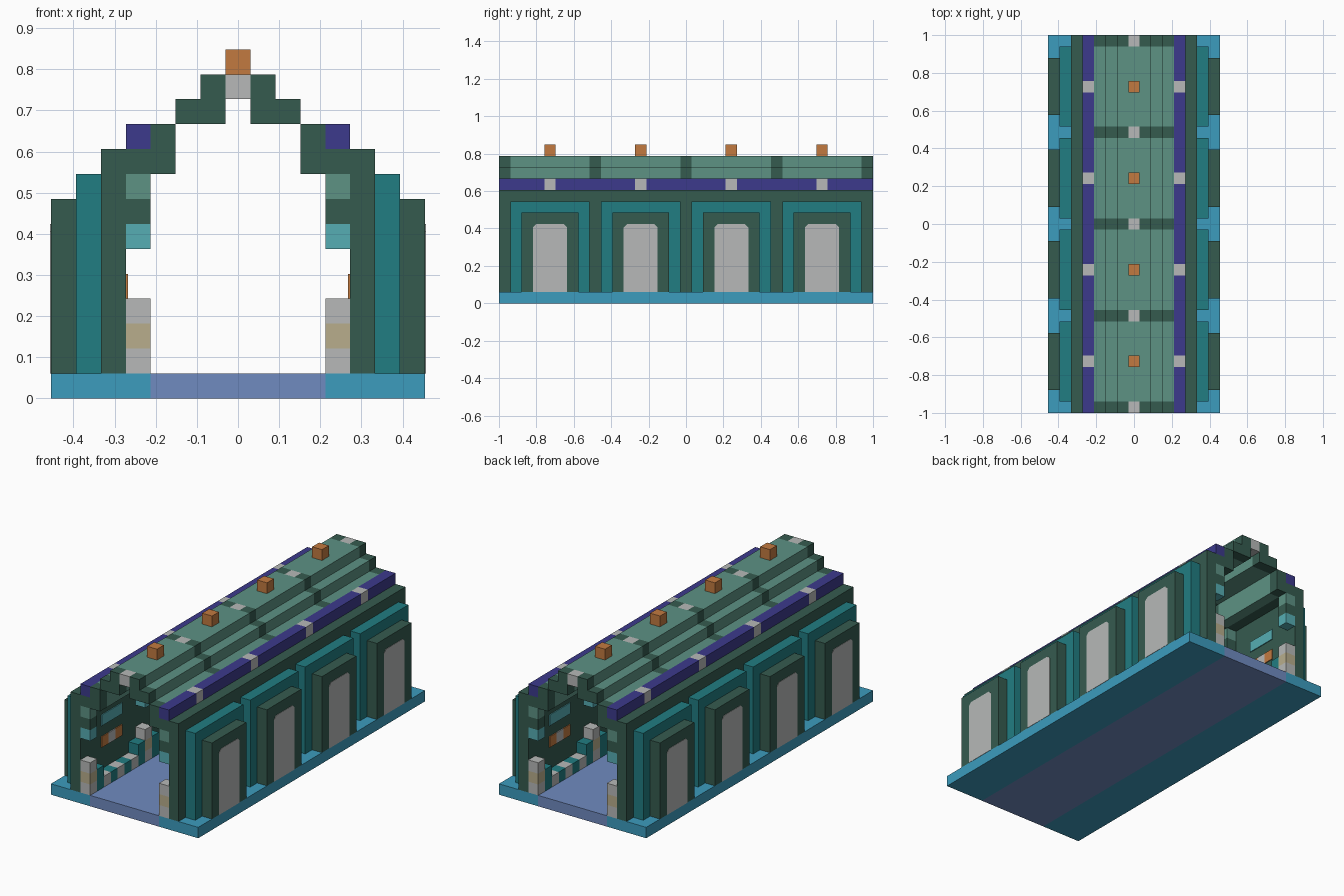
import bpy
import bmesh

U = 2 / 33  # one block
RIBS = (-16, -8, 0, 8, 16)
BAYS = (-12, -4, 4, 12)

cube = bpy.data.objects.get("Cube")
if cube:
    bpy.data.objects.remove(cube, do_unlink=True)


def material(name, rgb):
    lin = [((c / 255 + 0.055) / 1.055) ** 2.4 for c in rgb] + [1]
    m = bpy.data.materials.new(name)
    m.use_nodes = True
    m.diffuse_color = lin
    b = m.node_tree.nodes["Principled BSDF"]
    b.inputs["Base Color"].default_value = lin
    b.inputs["Roughness"].default_value = 0.9
    return m


DARK = material("dark green", (53, 91, 79))
GREEN = material("light green", (93, 146, 132))
PURPLE = material("purple", (60, 58, 140))
BLUE = material("blue", (60, 156, 190))
SLATE = material("slate blue", (112, 139, 192))
TEAL = material("teal", (33, 125, 130))
ORANGE = material("orange", (194, 122, 64))
WHITE = material("pale grey", (183, 185, 184))
AQUA = material("aqua", (86, 174, 180))
TAN = material("tan", (184, 174, 140))


def finish(name, bm, mat):
    bmesh.ops.recalc_face_normals(bm, faces=bm.faces)
    mesh = bpy.data.meshes.new(name)
    bm.to_mesh(mesh)
    bm.free()
    mesh.materials.append(mat)
    ob = bpy.data.objects.new(name, mesh)
    bpy.context.collection.objects.link(ob)
    return ob


def boxes(name, mat, spans):
    """Boxes given as (x0, x1, y0, y1, z0, z1) in blocks."""
    bm = bmesh.new()
    for x0, x1, y0, y1, z0, z1 in spans:
        for v in bmesh.ops.create_cube(bm, size=1)["verts"]:
            v.co.x = U * (x1 if v.co.x > 0 else x0)
            v.co.y = U * (y1 if v.co.y > 0 else y0)
            v.co.z = U * (z1 if v.co.z > 0 else z0)
    return finish(name, bm, mat)


def pair(spans):
    """Add the mirror image across x."""
    return spans + [(-b, -a, *rest) for a, b, *rest in spans]


def centred(x0, x1, ys, width, z0, z1):
    return [(x0, x1, y - width / 2, y + width / 2, z0, z1) for y in ys]


END = 16.5

# Floor
boxes("floor_path", SLATE, [(-3.5, 3.5, -END, END, 0, 1)])
boxes("floor_sides", BLUE, pair([(3.5, 7.5, -END, END, 0, 1)]))

# Side walls with stepped bays
boxes("walls", DARK, pair([(4.5, 5.5, -END, END, 1, 10),
                           (3.5, 4.5, -END, END, 9, 10)]))
boxes("bay_surrounds", TEAL, pair(centred(5.5, 6.5, BAYS, 7, 1, 9)))
boxes("bay_frames", DARK, pair(centred(6.5, 7.5, BAYS, 5, 1, 8)))

# Window plates with clipped upper corners
bm = bmesh.new()
outline = [(-1.5, 1), (1.5, 1), (1.5, 6.7), (1.2, 7), (-1.2, 7), (-1.5, 6.7)]
for side in (-1, 1):
    for bay in BAYS:
        face = bm.faces.new([bm.verts.new((side * 7.48 * U, (bay + y) * U, z * U))
                             for y, z in outline])
        new = bmesh.ops.extrude_face_region(bm, geom=[face])["geom"]
        for v in new:
            if isinstance(v, bmesh.types.BMVert):
                v.co.x += side * 0.05 * U
finish("windows", bm, WHITE)

# Stepped roof panels between ribs
STEPS = ((2.5, 3.5, 9, 11), (1.5, 2.5, 11, 12), (0.5, 1.5, 11, 13))
boxes("roof_panels", GREEN,
      pair([s for x0, x1, z0, z1 in STEPS for s in centred(x0, x1, BAYS, 7, z0, z1)])
      + centred(-0.5, 0.5, BAYS, 7, 12, 13))
boxes("roof_ribs", DARK,
      pair([s for x0, x1, z0, z1 in STEPS for s in centred(x0, x1, RIBS, 1, z0, z1)]))
boxes("keystones", WHITE, centred(-0.5, 0.5, RIBS, 1, 12, 13))
boxes("roof_finials", ORANGE, centred(-0.5, 0.5, BAYS, 1, 13, 14))

# Eaves, broken by pale blocks at each bay centre
breaks = [-END - 0.5, *BAYS, END + 0.5]
boxes("eaves", PURPLE, pair([(3.5, 4.5, a + 0.5, b - 0.5, 10, 11)
                             for a, b in zip(breaks, breaks[1:])]))
boxes("eave_blocks", WHITE, pair(centred(3.5, 4.5, BAYS, 1, 10, 11)))

# Inner piers and corbels under every rib
for name, mat, z in (("pier_foot", WHITE, 1), ("pier_band", TAN, 2),
                     ("pier_cap", WHITE, 3), ("corbel_low", AQUA, 6),
                     ("corbel_mid", DARK, 7), ("corbel_top", GREEN, 8)):
    boxes(name, mat, pair(centred(3.5, 4.5, RIBS, 1, z, z + 1)))

# Low kerb of alternating blocks, with raised blocks beside the piers
pale = [b + o for b in BAYS for o in (-2, 0, 2)]
teal = [b + o for b in BAYS for o in (-3, -1, 1, 3)]
boxes("kerb_pale", WHITE, pair(centred(3.5, 4.5, pale, 1, 1, 2)))
boxes("kerb_teal", TEAL, pair(centred(3.5, 4.5, teal, 1, 1, 2)))
boxes("kerb_ends", TEAL, pair(centred(3.5, 4.5, [b + o for b in BAYS for o in (-3, 3)], 1, 2, 3)))

# Painted band on the inner walls
boxes("band_orange", ORANGE,
      pair(centred(4.42, 4.5, [b + o for b in BAYS for o in (-1, 1)], 1, 4, 5)))
boxes("band_pale", WHITE, pair(centred(4.42, 4.5, BAYS, 1, 4, 5)))
boxes("band_aqua", AQUA, pair(centred(4.42, 4.5, BAYS, 3, 6, 7)))
